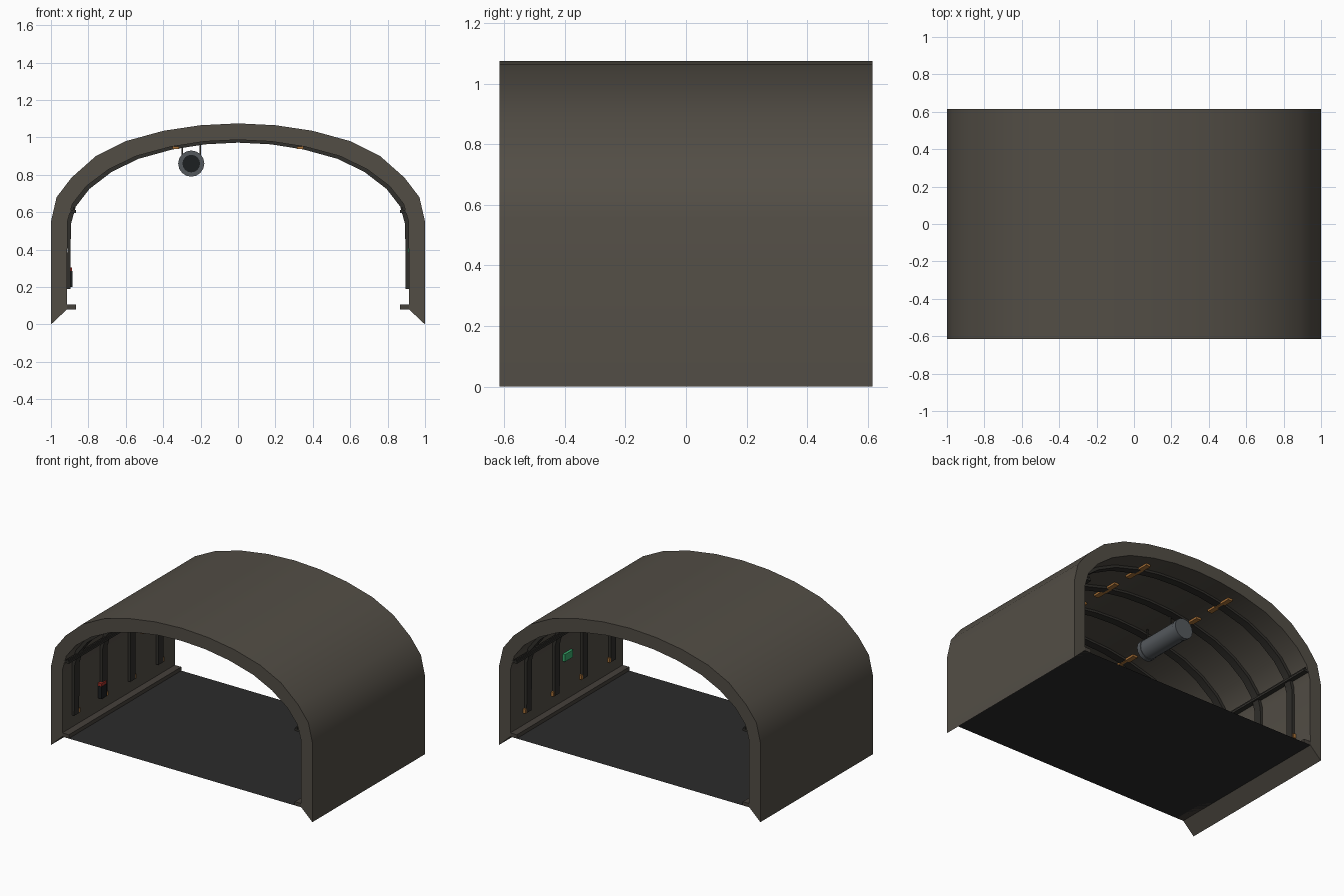
import bpy, bmesh, math

if "Cube" in bpy.data.objects:
    bpy.data.objects.remove(bpy.data.objects["Cube"])

HALF = 0.615                                   # half length along y
RIBS = [-0.485 + 0.307 * i for i in range(4)]  # rib stations


def material(name, rgb):
    m = bpy.data.materials.new(name)
    m.diffuse_color = (*rgb, 1)
    m.use_nodes = True
    m.node_tree.nodes["Principled BSDF"].inputs["Base Color"].default_value = m.diffuse_color
    return m


CONCRETE = material("concrete", (0.085, 0.075, 0.06))
ROAD = material("asphalt", (0.025, 0.025, 0.025))
STEEL = material("dark_steel", (0.03, 0.028, 0.024))
CURB = material("curb_stone", (0.06, 0.052, 0.043))
METAL = material("fan_metal", (0.09, 0.1, 0.11))
BLACK = material("black", (0.012, 0.014, 0.015))
AMBER = material("amber", (0.4, 0.17, 0.04))
RED = material("red", (0.35, 0.03, 0.02))
GREEN = material("green", (0.04, 0.4, 0.15))


def finish(bm, name, mat, smooth=None):
    bmesh.ops.recalc_face_normals(bm, faces=bm.faces)
    me = bpy.data.meshes.new(name)
    bm.to_mesh(me)
    bm.free()
    ob = bpy.data.objects.new(name, me)
    bpy.context.collection.objects.link(ob)
    me.materials.append(mat)
    if smooth:
        bpy.ops.object.select_all(action='DESELECT')
        ob.select_set(True)
        bpy.context.view_layer.objects.active = ob
        bpy.ops.object.shade_smooth_by_angle(angle=math.radians(smooth))
    return ob


def box(name, x, y, z, mat):
    bm = bmesh.new()
    bmesh.ops.create_cube(bm, size=1)
    for v in bm.verts:
        v.co = [lo + (c + 0.5) * (hi - lo) for c, (lo, hi) in zip(v.co, (x, y, z))]
    return finish(bm, name, mat)


def arch(name, outer, inner, y0, y1, mat):
    """Closed band between two matching profiles, swept from y0 to y1."""
    bm = bmesh.new()
    rows = [[bm.verts.new((x, y, z)) for x, z in p]
            for p, y in ((outer, y0), (outer, y1), (inner, y1), (inner, y0))]
    n = len(outer)
    for k in range(4):
        a, b = rows[k], rows[(k + 1) % 4]
        for i in range(n - 1):
            bm.faces.new((a[i], a[i + 1], b[i + 1], b[i]))
    for i in (0, n - 1):
        bm.faces.new([r[i] for r in rows])
    return finish(bm, name, mat, 35)


def mirrored(half):
    return half + [(-x, z) for x, z in reversed(half[:-1])]


def cylinder(name, x, z, r, y0, y1, mat, n=16):
    bm = bmesh.new()
    bmesh.ops.create_cone(bm, cap_ends=True, segments=n, radius1=r, radius2=r, depth=y1 - y0)
    for v in bm.verts:
        a, b, c = v.co
        v.co = (x + a, (y0 + y1) / 2 + c, z + b)
    return finish(bm, name, mat, 40)


# vault shell
outer = [(-1, 0), (-1, .55), (-.97, .68), (-.89, .785), (-.76, .9), (-.6, .98),
         (-.4, 1.035), (-.2, 1.065), (0, 1.075)]
inner = [(-.915, .08), (-.912, .55), (-.885, .645), (-.81, .74), (-.69, .83),
         (-.545, .9), (-.36, .95), (-.18, .978), (0, .987)]
arch("vault_shell", mirrored(outer), mirrored(inner), -HALF, HALF, CONCRETE)

# road surface
bm = bmesh.new()
bm.faces.new([bm.verts.new(p) for p in ((-.915, -HALF, .08), (.915, -HALF, .08),
                                        (.915, HALF, .08), (-.915, HALF, .08))])
finish(bm, "road", ROAD)

# arched ribs
rib_out = [(-.914, .19)] + inner[1:]
rib_in = [(x * .98, z - (.015 if z > .2 else 0)) for x, z in rib_out]
for y in RIBS:
    arch("rib", mirrored(rib_out), mirrored(rib_in), y - .027, y + .027, STEEL)

# side fittings: curbs, cable rails, rib markers and ceiling lamps
for s in (-1, 1):
    def side(a, b):
        return sorted((s * a, s * b))
    box("curb", side(.865, .92), (-HALF, HALF), (.08, .106), CURB)
    box("cable_rail", side(.865, .905), (-HALF, HALF), (.597, .612), STEEL)
    box("cable_rail_lip", side(.872, .882), (-HALF, HALF), (.612, .624), STEEL)
    for y in RIBS:
        box("rib_marker", side(.896, .914), (y + .027, y + .04), (.19, .22), AMBER)
        box("ceiling_lamp", side(.315, .35), (y - .1, y + .1), (.938, .952), AMBER)

# emergency box on the left wall, exit sign on the right wall
box("emergency_box", (-.912, -.885), (-.23, -.17), (.2, .285), BLACK)
box("emergency_box_top", (-.912, -.887), (-.228, -.172), (.285, .305), RED)
box("exit_sign", (.895, .914), (-.045, .045), (.385, .435), GREEN)

# ventilation fan hung from the ceiling
cylinder("fan_body", -.25, .86, .066, -.18, .18, METAL)
for s in (-1, 1):
    cylinder("fan_rim", -.25, .86, .07, s * .17 - .015, s * .17 + .015, METAL)
    for x in (-.298, -.202):
        box("fan_hanger", (x - .004, x + .004), (s * .11 - .006, s * .11 + .006), (.88, .965), STEEL)
cylinder("fan_intake", -.25, .86, .047, -.188, -.17, BLACK)
